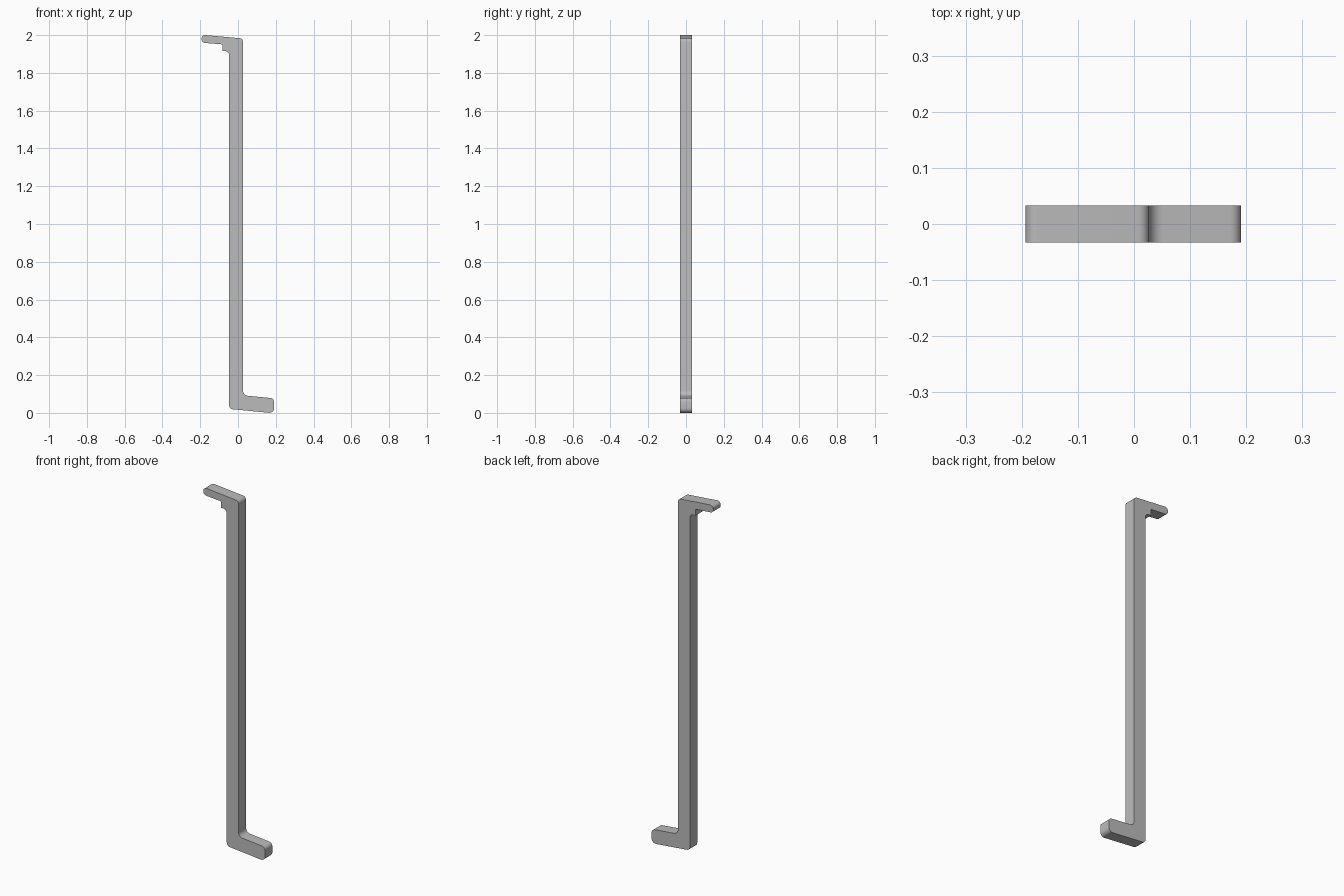
import bpy, bmesh, math
from mathutils import Vector

cube = bpy.data.objects.get("Cube")
if cube:
    bpy.data.objects.remove(cube, do_unlink=True)

HALF_DEPTH = 0.033

# Plain grey finish
grey = bpy.data.materials.new("plain grey")
grey.use_nodes = True
colour = (0.5, 0.5, 0.5, 1)
grey.diffuse_color = colour
grey.node_tree.nodes["Principled BSDF"].inputs["Base Color"].default_value = colour


def rounded(corners, steps=8):
    """Fillet each (x, z, radius) corner of a closed outline."""
    points = []
    for i, (x, z, radius) in enumerate(corners):
        here = Vector((x, z))
        before = (Vector(corners[i - 1][:2]) - here).normalized()
        after = (Vector(corners[(i + 1) % len(corners)][:2]) - here).normalized()
        if radius == 0:
            points.append(here)
            continue
        half = before.angle(after) / 2
        centre = here + (before + after).normalized() * radius / math.sin(half)
        reach = radius / math.tan(half)
        start = here + before * reach - centre
        end = here + after * reach - centre
        sweep = math.pi - 2 * half
        for s in range(steps + 1):
            t = s / steps
            points.append(centre + (start * math.sin((1 - t) * sweep)
                                    + end * math.sin(t * sweep)) / math.sin(sweep))
    return points


# Side outline: top lip, notch, long stem and foot
outline = rounded([
    (-0.193, 2.002, 0.019),
    (0.027, 1.982, 0.02),
    (0.027, 0.093, 0.027),
    (0.191, 0.077, 0.022),
    (0.191, -0.002, 0.024),
    (-0.047, 0.021, 0.02),
    (-0.047, 1.915, 0.022),
    (-0.082, 1.915, 0),
    (-0.082, 1.951, 0.008),
    (-0.193, 1.960, 0.019),
])

# Extrude the outline through the depth
bm = bmesh.new()
face = bm.faces.new([bm.verts.new((p.x, -HALF_DEPTH, p.y)) for p in outline])
result = bmesh.ops.extrude_face_region(bm, geom=[face])
moved = [g for g in result["geom"] if isinstance(g, bmesh.types.BMVert)]
bmesh.ops.translate(bm, vec=(0, 2 * HALF_DEPTH, 0), verts=moved)
bmesh.ops.recalc_face_normals(bm, faces=bm.faces)
mesh = bpy.data.meshes.new("hooked_bar")
bm.to_mesh(mesh)
bm.free()
mesh.materials.append(grey)

bar = bpy.data.objects.new("hooked_bar", mesh)
bpy.context.collection.objects.link(bar)
bpy.context.view_layer.objects.active = bar
bar.select_set(True)
bpy.ops.object.shade_smooth_by_angle(angle=math.radians(30))
